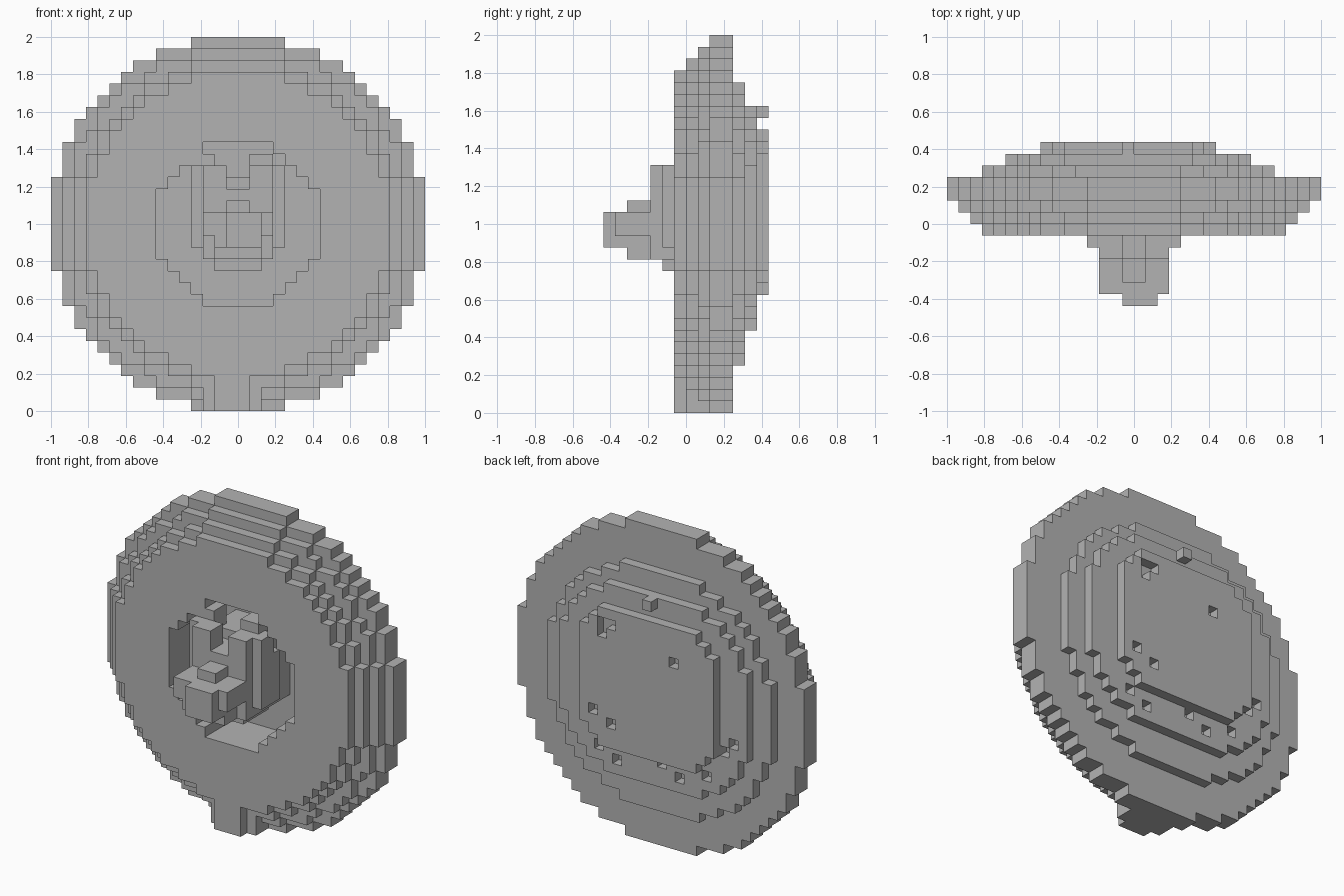
import bpy, bmesh
from mathutils import Vector

UNIT = 1 / 16  # edge length of one block

cube = bpy.data.objects.get("Cube")
if cube:
    bpy.data.objects.remove(cube, do_unlink=True)

stone = bpy.data.materials.new("plain grey")
stone.use_nodes = True
grey = (0.45, 0.45, 0.45, 1)
stone.diffuse_color = grey
stone.node_tree.nodes["Principled BSDF"].inputs["Base Color"].default_value = grey


def box(x, y, z):
    """Blocks filling the given (start, end) ranges."""
    return {(i, j, k) for i in range(*x) for j in range(*y) for k in range(*z)}


def disc(y, rx, rz, cx=0, cz=16, power=2):
    """Blocks of a rounded slab facing the front."""
    return {(i, j, k) for i, j, k in box((-16, 16), y, (0, 32))
            if (abs(i + .5 - cx) / rx) ** power + (abs(k + .5 - cz) / rz) ** power <= 1}


def build(name, cells, solid):
    """Mesh of the outer block faces that no other block covers."""
    bm = bmesh.new()
    for cell in sorted(cells):
        middle = Vector(cell) + Vector((.5, .5, .5))
        for axis in range(3):
            for sign in (-1, 1):
                step = [0, 0, 0]
                step[axis] = sign
                if tuple(c + s for c, s in zip(cell, step)) in solid:
                    continue
                n = Vector(step)
                u = Vector([a == (axis + 1) % 3 for a in range(3)]) / 2
                v = n.cross(u)
                centre = middle + n / 2
                corners = (centre - u - v, centre + u - v, centre + u + v, centre - u + v)
                bm.faces.new([bm.verts.new(c * UNIT) for c in corners])
    bmesh.ops.remove_doubles(bm, verts=bm.verts, dist=UNIT / 100)
    mesh = bpy.data.meshes.new(name)
    bm.to_mesh(mesh)
    bm.free()
    mesh.materials.append(stone)
    bpy.context.collection.objects.link(bpy.data.objects.new(name, mesh))


# Round plaque: stepped front rim
plaque = disc((2, 4), 16, 16)
for start, radius in ((1, 15), (0, 14), (-1, 13)):
    plaque |= disc((start, start + 1), radius, radius)
plaque |= box((-2, 1), (-1, 0), (0, 4)) | box((-3, 2), (0, 2), (0, 3))

# Stepped back with small pits and one raised block
back = disc((4, 5), 12.5, 12, -.5, 16, 2.2)
back |= disc((5, 6), 10.5, 9.5, -.5, 16.5, 3)
back |= disc((6, 7), 7.5, 7, -.5, 17, 4)
back |= box((-1, 0), (6, 7), (25, 26))
for x, z in ((4, 21), (4, 22), (3, 22), (-4, 20), (5, 13), (3, 12)):
    back.discard((x, 6, z))
for x, z in ((5, 9), (3, 8), (-2, 9), (-4, 8), (-7, 9), (-9, 12), (-10, 13)):
    back.discard((x, 5, z))

# Round recess around the head
plaque -= disc((-1, 4), 7, 7)

# Animal head: neck, skull and cheeks
head = box((-3, 3), (0, 4), (13, 20))
head |= box((-4, 4), (-2, 1), (14, 19)) | box((-3, 3), (-3, 1), (13, 18))
head |= box((-2, 2), (-2, 2), (12, 14)) | box((-1, 1), (-3, 1), (17, 19))

# Snout, nose bridge and lower jaw
snout = box((-3, 3), (-6, -3), (15, 17)) | box((-2, 2), (-6, -3), (14, 15))
snout |= box((-1, 2), (-7, -6), (14, 17)) | box((-1, 1), (-5, -3), (17, 18))
snout |= box((-2, 2), (-5, -3), (13, 14))

# Ears
ears = box((-4, -2), (-2, 0), (18, 21)) | box((2, 4), (-2, 0), (18, 21))
ears |= box((-3, -1), (-3, -1), (18, 21)) | box((1, 3), (-3, -1), (18, 21))
ears |= box((-4, -2), (-1, 1), (20, 22)) | box((1, 3), (-1, 1), (20, 22))

# Each block belongs to one part only
snout -= head
ears -= head
solid = plaque | back | head | snout | ears
for name, cells in (("plaque_front", plaque), ("plaque_back", back),
                    ("head", head), ("snout", snout), ("ears", ears)):
    build(name, cells, solid)
